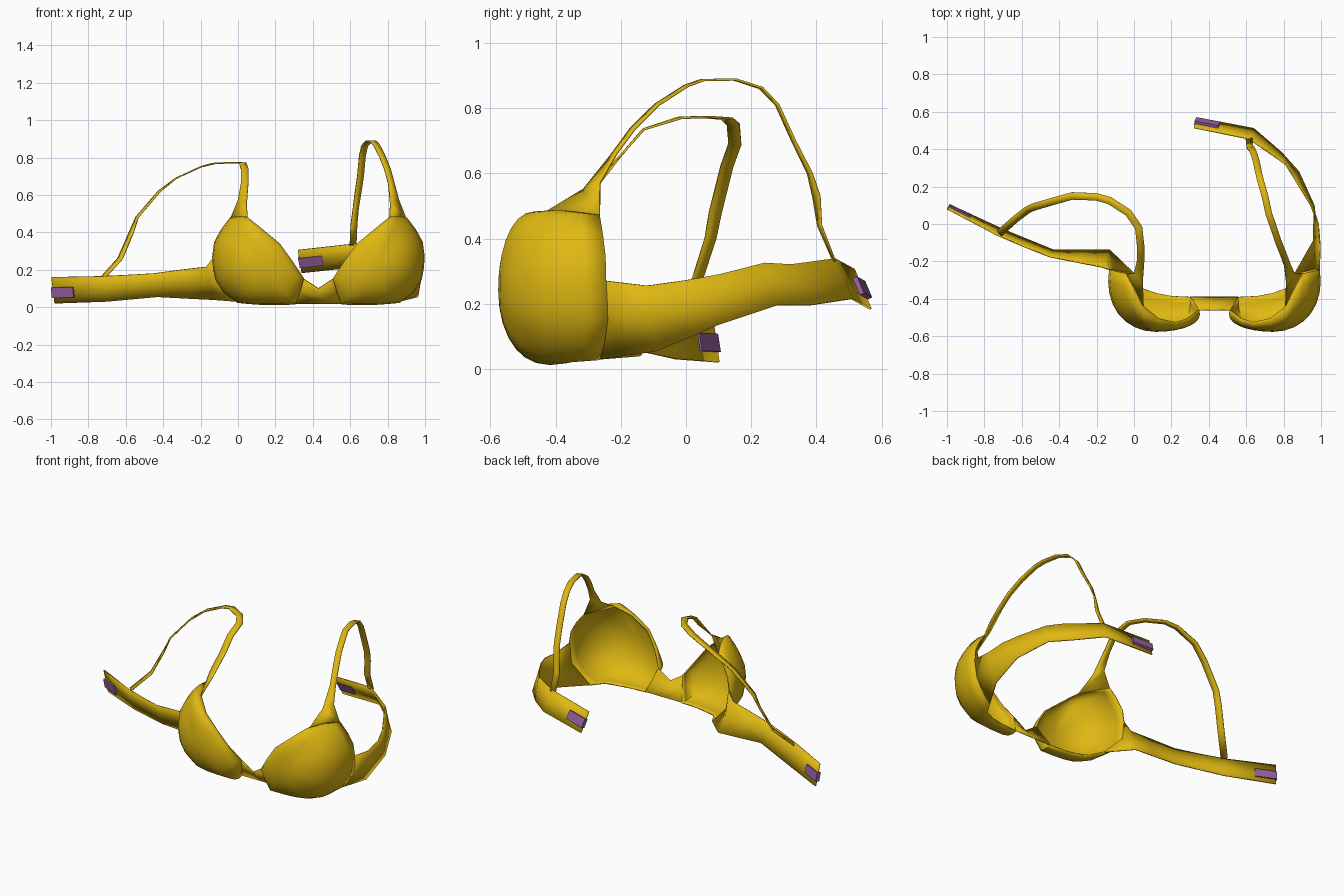
import bpy, bmesh, math
from mathutils import Vector, Matrix

if "Cube" in bpy.data.objects:
    bpy.data.objects.remove(bpy.data.objects["Cube"])

AXIS = 0.43  # x of the plane between the two cups


def material(name, rgb):
    m = bpy.data.materials.new(name)
    m.diffuse_color = (*rgb, 1)
    m.use_nodes = True
    m.node_tree.nodes["Principled BSDF"].inputs["Base Color"].default_value = m.diffuse_color
    return m


GOLD = material("golden_fabric", (0.74, 0.48, 0.006))
PURPLE = material("purple_clasp", (0.30, 0.12, 0.36))


def mirror(p):
    return Vector((2 * AXIS - p[0], p[1], p[2]))


def make(name, verts, faces, mat, thick=0.007, angle=50):
    me = bpy.data.meshes.new(name)
    me.from_pydata([tuple(v) for v in verts], [], faces)
    me.materials.append(mat)
    ob = bpy.data.objects.new(name, me)
    bpy.context.collection.objects.link(ob)
    if thick:
        mod = ob.modifiers.new("cloth", "SOLIDIFY")
        mod.thickness, mod.offset = thick, 0
    bpy.ops.object.select_all(action="DESELECT")
    bpy.context.view_layer.objects.active = ob
    ob.select_set(True)
    bpy.ops.object.shade_smooth_by_angle(angle=math.radians(angle))
    return ob


def loft(name, rows):
    """Sheet through rows of equally many points."""
    n = len(rows[0])
    verts = [p for r in rows for p in r]
    faces = [(i * n + j, i * n + j + 1, (i + 1) * n + j + 1, (i + 1) * n + j)
             for i in range(len(rows) - 1) for j in range(n - 1)]
    return make(name, verts, faces, GOLD)


# Key points on the left cup's rim
gore_top = Vector((0.345, -0.46, 0.155))
gore_low = Vector((0.30, -0.39, 0.02))
neck = Vector((0.05, -0.44, 0.475))
arm = Vector((-0.04, -0.265, 0.47))
seam = [Vector(p) for p in ((-0.13, -0.245, 0.27), (-0.115, -0.24, 0.15), (0, -0.265, 0.03))]

# Cups: domes running from a front apex out to the rim
rim = [gore_top, (0.285, -0.505, 0.245), (0.22, -0.525, 0.335), (0.13, -0.505, 0.41),
       neck, (0.005, -0.35, 0.48), arm, (-0.085, -0.255, 0.41), (-0.12, -0.247, 0.345),
       seam[0], (-0.126, -0.242, 0.21), seam[1], (-0.07, -0.25, 0.08), seam[2],
       (0.05, -0.345, 0.025), (0.12, -0.37, 0.02), (0.2, -0.385, 0.02),
       gore_low, (0.325, -0.425, 0.085)]
apex = Vector((0.115, -0.573, 0.24))
RINGS = 8
cup_verts, cup_faces = [apex], []
n = len(rim)
for k in range(1, RINGS + 1):
    t = k / RINGS
    spread = math.sin(t * math.pi / 2) + 0.1 * math.sin(t * math.pi)
    depth = 1 - math.cos(t * math.pi / 2)
    for r in rim:
        cup_verts.append(Vector((apex.x + (r[0] - apex.x) * spread,
                                 apex.y + (r[1] - apex.y) * depth,
                                 apex.z + (r[2] - apex.z) * spread)))
    for j in range(n):
        a, b = (k - 1) * n + 1 + j, (k - 1) * n + 1 + (j + 1) % n
        cup_faces.append((0, a, b) if k == 1 else (a - n, a, b, b - n))
make("left_cup", cup_verts, cup_faces, GOLD)
make("right_cup", [mirror(v) for v in cup_verts], [f[::-1] for f in cup_faces], GOLD)

# Centre piece joining the cups
loft("centre_bridge", [
    [gore_top, (0.325, -0.425, 0.085), gore_low],
    [(AXIS, -0.46, 0.10), (AXIS, -0.425, 0.06), (AXIS, -0.39, 0.02)],
    [mirror(gore_top), mirror((0.325, -0.425, 0.085)), mirror(gore_low)]])


# Back band wings: stations of (top edge, bottom edge)
def wing(name, first, stations):
    rows = [first]
    for a, b in stations:
        a, b = Vector(a), Vector(b)
        rows.append([a, (a + b) / 2, b])
    loft(name, rows)
    return rows[-1], rows[-2]


left_end = wing("left_wing", seam, [
    ((-0.17, -0.23, 0.215), (-0.13, -0.14, 0.04)),
    ((-0.30, -0.205, 0.20), (-0.26, -0.14, 0.046)),
    ((-0.45, -0.175, 0.18), (-0.43, -0.14, 0.055)),
    ((-0.59, -0.12, 0.172), (-0.56, -0.087, 0.043)),
    ((-0.73, -0.06, 0.165), (-0.70, -0.03, 0.03)),
    ((-0.997, 0.08, 0.16), (-0.98, 0.10, 0.02))])
right_end = wing("right_wing", [mirror(p) for p in seam], [
    ((0.995, -0.12, 0.255), (0.96, -0.09, 0.055)),
    ((0.985, 0.0, 0.272), (0.962, 0.01, 0.097)),
    ((0.945, 0.1, 0.29), (0.962, 0.1, 0.135)),
    ((0.86, 0.24, 0.325), (0.88, 0.28, 0.195)),
    ((0.81, 0.32, 0.32), (0.79, 0.38, 0.195)),
    ((0.615, 0.455, 0.338), (0.64, 0.51, 0.215)),
    ((0.32, 0.515, 0.305), (0.34, 0.567, 0.183))])


# Shoulder straps: level ribbons following a path
def strap(name, rows, path, half):
    pts = [Vector(p) for p in path]
    for i, p in enumerate(pts):
        t = pts[min(i + 1, len(pts) - 1)] - pts[max(i - 1, 0)]
        w = Vector((t.y, -t.x, 0)).normalized() * half
        rows.append([p + w, p - w])
    loft(name, rows)


neck2, arm2 = Vector((0.045, -0.315, 0.55)), Vector((0.0, -0.265, 0.57))
strap("left_strap", [[neck, arm], [neck2, arm2]], [
    (0.035, -0.2, 0.655), (0.037, -0.13, 0.735), (0.025, -0.02, 0.77),
    (-0.03, 0.06, 0.773), (-0.13, 0.125, 0.768), (-0.2, 0.145, 0.75),
    (-0.33, 0.15, 0.69), (-0.42, 0.125, 0.62), (-0.54, 0.09, 0.48),
    (-0.57, 0.075, 0.4), (-0.63, 0.03, 0.26), (-0.72, -0.05, 0.16)], 0.02)
strap("right_strap", [[mirror(arm), mirror(neck)], [mirror(arm2), mirror(neck2)]], [
    (0.82, -0.22, 0.66), (0.80, -0.165, 0.735), (0.77, -0.09, 0.81),
    (0.74, 0.0, 0.868), (0.722, 0.05, 0.886), (0.70, 0.15, 0.888),
    (0.677, 0.23, 0.862), (0.665, 0.28, 0.81), (0.655, 0.33, 0.70),
    (0.64, 0.38, 0.6), (0.63, 0.4, 0.53), (0.62, 0.41, 0.44),
    (0.615, 0.455, 0.33)], 0.018)


# Clasps: small blocks set through the band ends
def clasp(name, end, shift):
    (top, mid, low), (_, mid2, _) = end
    along = (mid2 - mid).normalized()
    normal = along.cross(top - low).normalized()
    up = normal.cross(along)
    centre = mid + along * 0.06 + Vector(shift)
    rot = Matrix((along, normal, up)).transposed()
    bm = bmesh.new()
    bmesh.ops.create_cube(bm, size=1)
    for v in bm.verts:
        v.co = centre + rot @ Vector((v.co.x * 0.13, v.co.y * 0.024, v.co.z * 0.056))
    verts = [v.co.copy() for v in bm.verts]
    faces = [[v.index for v in f.verts] for f in bm.faces]
    bm.free()
    make(name, verts, faces, PURPLE, thick=0, angle=30)


clasp("left_clasp", left_end, (0, 0, -0.012))
clasp("right_clasp", right_end, (0.002, 0.008, -0.004))
